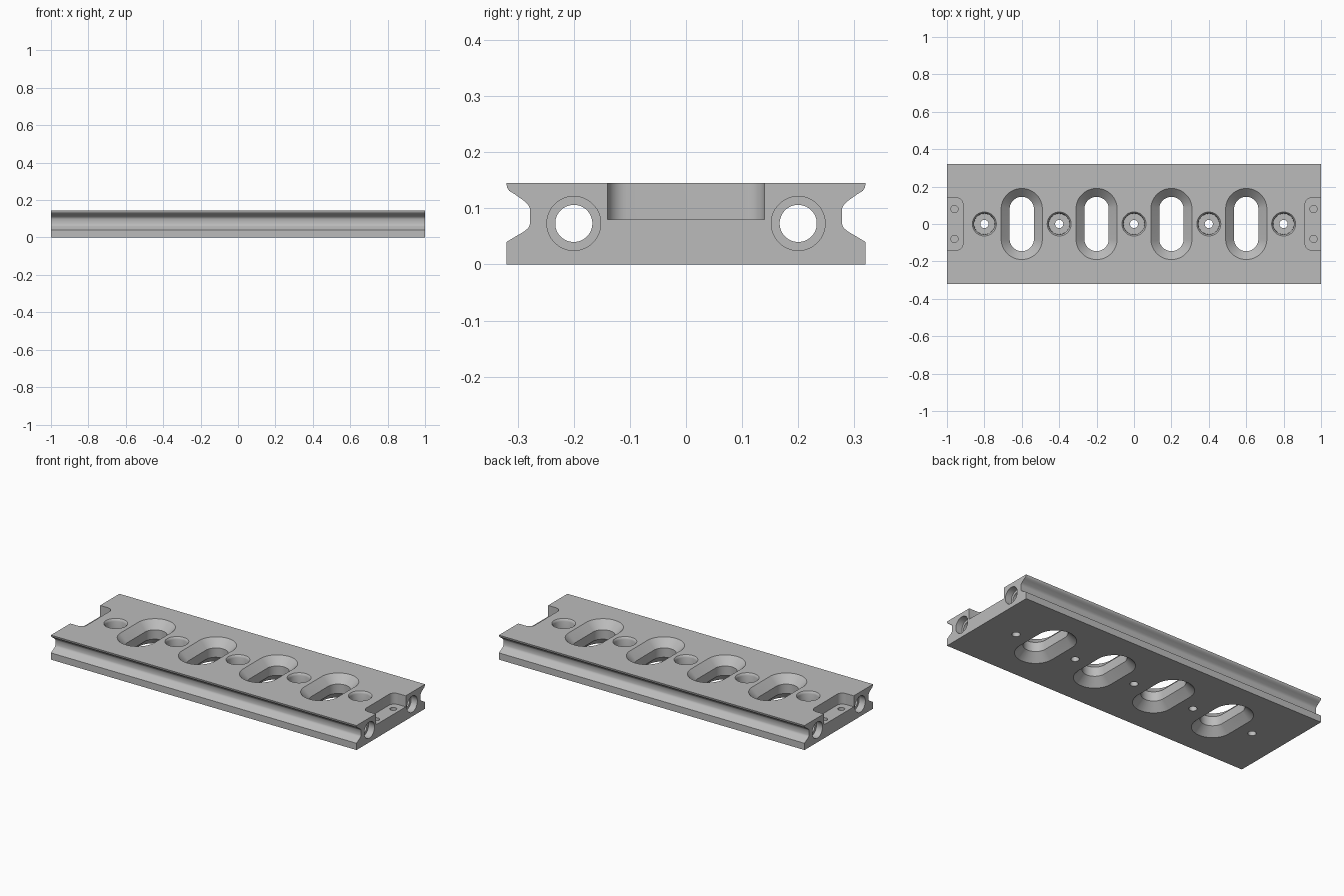
import bpy
import bmesh
import math
from mathutils import Vector

if "Cube" in bpy.data.objects:
    bpy.data.objects.remove(bpy.data.objects["Cube"], do_unlink=True)

TOP = 0.145
SEG = 40

metal = bpy.data.materials.new("grey metal")
metal.use_nodes = True
grey = (0.5, 0.5, 0.5, 1)
metal.diffuse_color = grey
metal.node_tree.nodes["Principled BSDF"].inputs["Base Color"].default_value = grey


def loft(bm, rings):
    """Skin a closed solid through rings of equal point count."""
    loops = [[bm.verts.new(p) for p in ring] for ring in rings]
    n = len(loops[0])
    for a, b in zip(loops, loops[1:]):
        for i in range(n):
            j = (i + 1) % n
            bm.faces.new((a[i], a[j], b[j], b[i]))
    bm.faces.new(loops[0][::-1])
    bm.faces.new(loops[-1])


def stadium(cx, cy, z, r, half=0):
    """Horizontal circle, stretched along y by half on each side."""
    ring = []
    for i in range(SEG):
        t = (i + 0.5) * math.tau / SEG
        k = r / math.cos(math.pi / SEG)
        ring.append(Vector((cx + k * math.cos(t),
                            cy + k * math.sin(t) + math.copysign(half, math.sin(t)), z)))
    return ring


def finish(bm, name):
    bmesh.ops.recalc_face_normals(bm, faces=bm.faces)
    mesh = bpy.data.meshes.new(name)
    bm.to_mesh(mesh)
    bm.free()
    mesh.materials.append(metal)
    obj = bpy.data.objects.new(name, mesh)
    bpy.context.collection.objects.link(obj)
    return obj


# Grooved rail body, extruded along x
side = [(0.32, 0), (0.32, 0.04), (0.288, 0.059), (0.281, 0.065), (0.278, 0.072),
        (0.278, 0.099), (0.281, 0.106), (0.287, 0.112), (0.305, 0.125),
        (0.315, 0.131), (0.319, 0.137), (0.32, TOP)]
outline = side + [(-y, z) for y, z in reversed(side)]
bm = bmesh.new()
loft(bm, [[(x, y, z) for y, z in outline] for x in (-1, 1)])
body = finish(bm, "rail_plate")

bm = bmesh.new()
# Slots flared at both faces
for x in (-0.6, -0.2, 0.2, 0.6):
    flare = [(-0.01, 0.12), (0.045, 0.065), (TOP - 0.045, 0.065), (TOP + 0.01, 0.12)]
    loft(bm, [stadium(x, 0, z, r, 0.08) for z, r in flare])

# Counterbored screw holes with an eased rim
for x in (-0.8, -0.4, 0, 0.4, 0.8):
    steps = [(-0.02, 0.022), (0.07, 0.022), (0.07, 0.055),
             (TOP - 0.014, 0.056), (TOP - 0.005, 0.059), (TOP, 0.064), (TOP + 0.01, 0.074)]
    loft(bm, [stadium(x, 0, z, r) for z, r in steps])

# Lengthwise bores, widened at both ends
for y in (-0.2, 0.2):
    steps = [(-1.02, 0.048), (-0.96, 0.048), (-0.96, 0.033),
             (0.96, 0.033), (0.96, 0.048), (1.02, 0.048)]
    loft(bm, [[(x, y + p.y, 0.073 + p.x) for p in stadium(0, 0, 0, r)] for x, r in steps])

# Rounded end pockets
for s in (-1, 1):
    r = 0.035
    corner = [(0.915 + r - r * math.sin(t), 0.14 - r + r * math.cos(t))
              for t in [i * math.pi / 16 for i in range(9)]]
    half = [(1.05, 0.14)] + corner
    shape = half + [(x, -y) for x, y in reversed(half)]
    loft(bm, [[(s * x, y, z) for x, y in shape] for z in (0.08, TOP + 0.05)])
openings = finish(bm, "openings_cutter")

# Blind pin holes in the pocket floors
bm = bmesh.new()
for x in (-0.96, 0.96):
    for y in (-0.08, 0.08):
        loft(bm, [stadium(x, y, z, 0.019) for z in (0.04, 0.1)])
pins = finish(bm, "pin_holes_cutter")

# Cut, then drop the cutters
bpy.ops.object.select_all(action="DESELECT")
body.select_set(True)
bpy.context.view_layer.objects.active = body
for cutter in (openings, pins):
    cutter.hide_render = True
    cut = body.modifiers.new(cutter.name, "BOOLEAN")
    cut.operation = "DIFFERENCE"
    cut.solver = "EXACT"
    cut.object = cutter
    bpy.ops.object.modifier_apply(modifier=cut.name)
    bpy.data.objects.remove(cutter, do_unlink=True)

bpy.ops.object.shade_smooth_by_angle(angle=math.radians(30))
